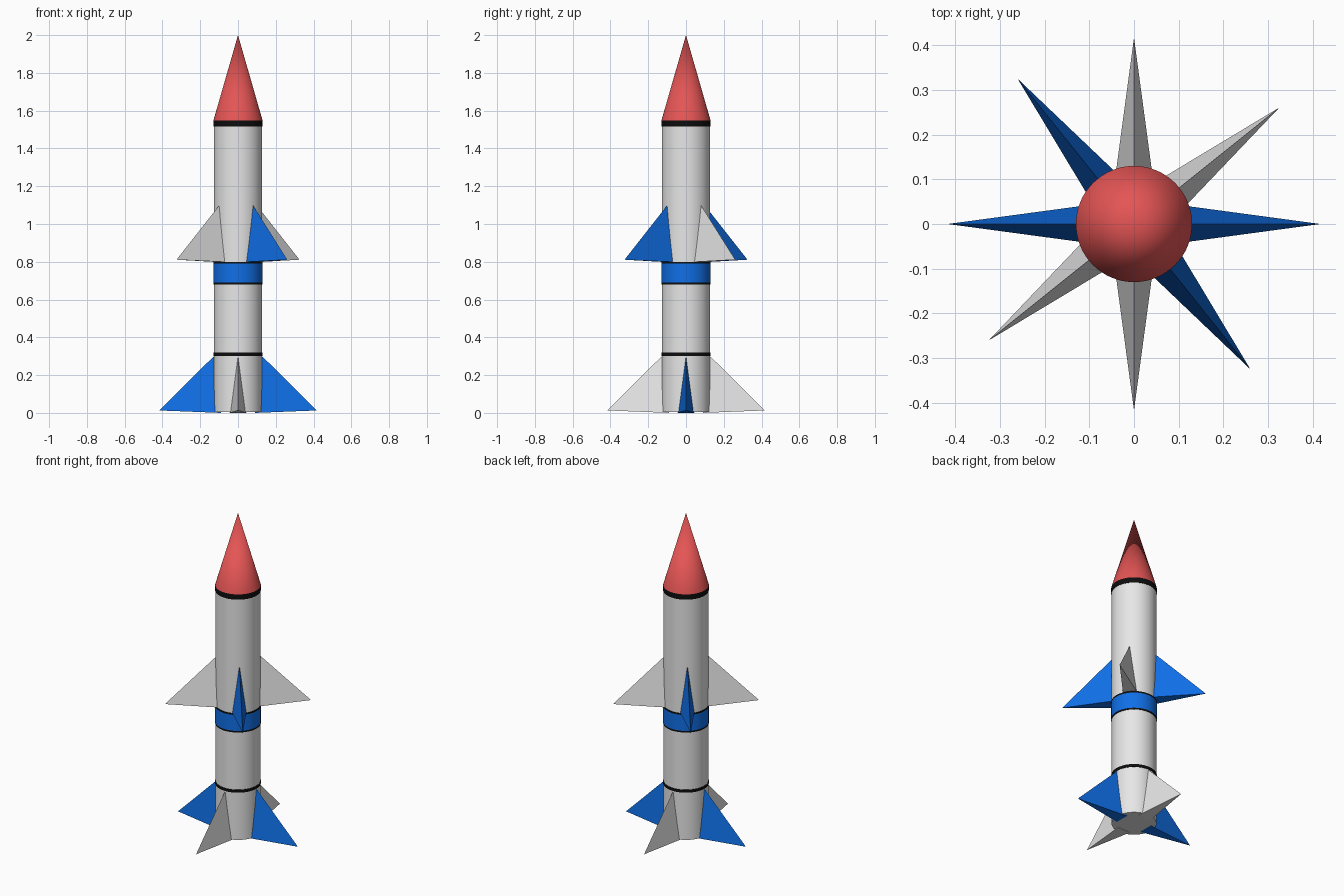
import bpy
import bmesh
from math import cos, sin, radians

cube = bpy.data.objects.get("Cube")
if cube:
    bpy.data.objects.remove(cube, do_unlink=True)


def make_material(name, rgb):
    mat = bpy.data.materials.new(name)
    mat.use_nodes = True
    mat.diffuse_color = (*rgb, 1)
    mat.node_tree.nodes["Principled BSDF"].inputs["Base Color"].default_value = (*rgb, 1)
    return mat


white = make_material("white paint", (0.8, 0.8, 0.8))
blue = make_material("blue paint", (0.005, 0.16, 0.8))
red = make_material("red paint", (0.78, 0.09, 0.09))
black = make_material("black paint", (0.004, 0.004, 0.004))


def tapered(name, z0, z1, r0, r1, mat):
    """Round section standing between two heights."""
    bpy.ops.mesh.primitive_cone_add(vertices=64, radius1=r0, radius2=r1,
                                    depth=z1 - z0, location=(0, 0, (z0 + z1) / 2))
    obj = bpy.context.object
    obj.name = name
    obj.data.materials.append(mat)
    bpy.ops.object.shade_smooth_by_angle(angle=radians(35))


def fin(name, base_z, angle, mat):
    """Slim three-sided fin with its ridge running out to the tip."""
    bm = bmesh.new()
    a = radians(angle)
    corners = [(0.128, 0, 0.3), (0.09, -0.044, 0), (0.09, 0.044, 0), (0.417, 0, 0.013)]
    v = [bm.verts.new((r * cos(a) - t * sin(a), r * sin(a) + t * cos(a), base_z + z))
         for r, t, z in corners]
    for tri in ((0, 1, 3), (0, 3, 2), (0, 2, 1), (1, 2, 3)):
        bm.faces.new([v[i] for i in tri])
    bmesh.ops.recalc_face_normals(bm, faces=bm.faces)
    mesh = bpy.data.meshes.new(name)
    bm.to_mesh(mesh)
    bm.free()
    mesh.materials.append(mat)
    bpy.context.collection.objects.link(bpy.data.objects.new(name, mesh))


# Body tube and nose
BODY, BAND = 0.128, 0.13
tapered("body_tube", 0.004, 1.54, BODY, BODY, white)
tapered("nose_cone", 1.548, 2.0, BAND, 0, red)

# Painted bands
tapered("nose_band", 1.515, 1.548, BAND, BAND, black)
tapered("middle_band", 0.69, 0.79, BAND, BAND, blue)
tapered("middle_band_upper_trim", 0.79, 0.80, BAND, BAND, black)
tapered("middle_band_lower_trim", 0.68, 0.69, BAND, BAND, black)
tapered("lower_band", 0.302, 0.32, BAND, BAND, black)

# Two rings of four fins; opposite fins share a colour
for i in range(4):
    fin(f"lower_fin_{i + 1}", 0, 90 * i, white if i % 2 else blue)
    fin(f"upper_fin_{i + 1}", 0.798, 38.7 + 90 * i, blue if i % 2 else white)
